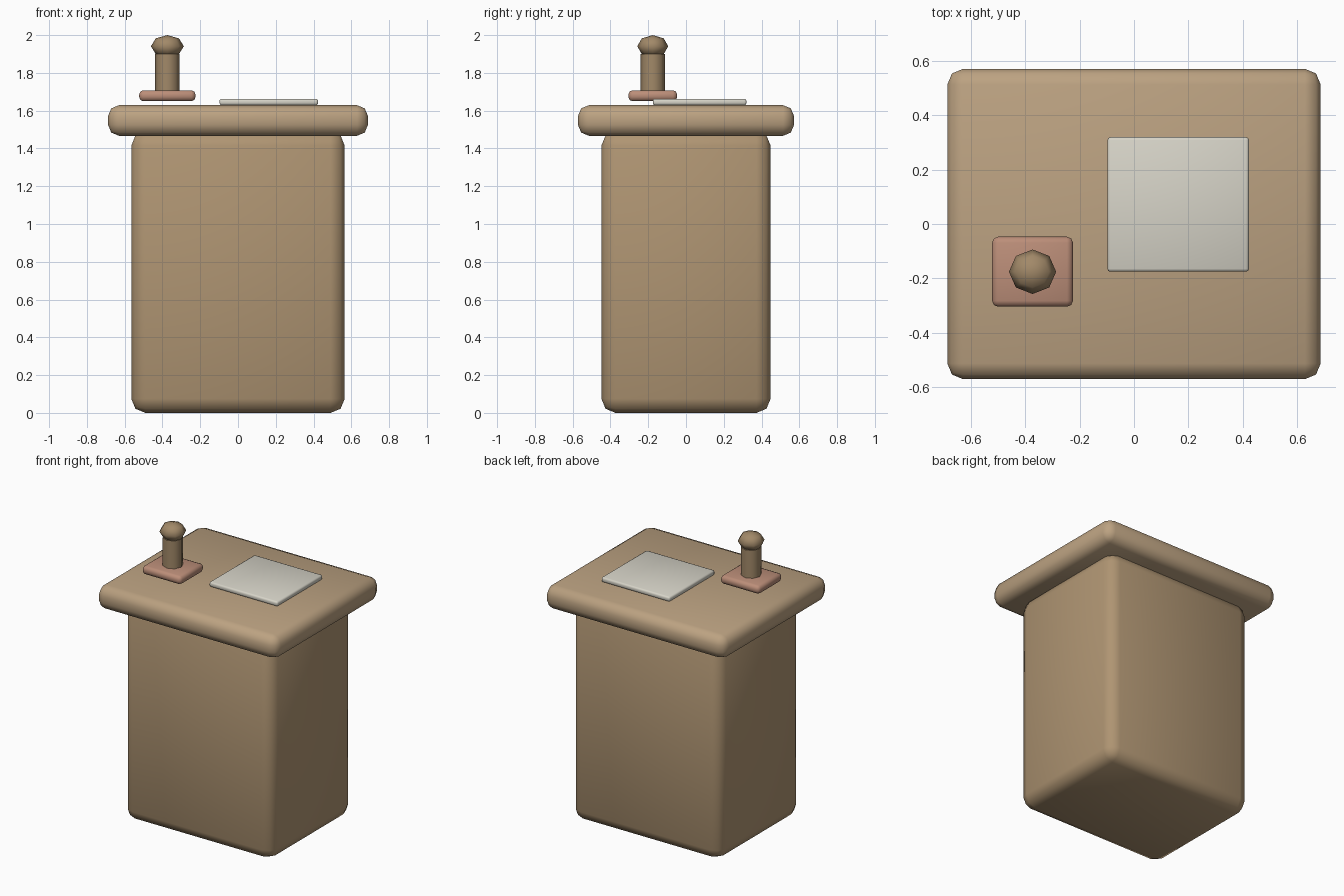
import bpy

if "Cube" in bpy.data.objects:
    bpy.data.objects.remove(bpy.data.objects["Cube"])


def finish(obj, name, color, angle=None):
    obj.name = name
    mat = bpy.data.materials.new(name + "_colour")
    mat.diffuse_color = (*color, 1)
    mat.use_nodes = True
    mat.node_tree.nodes["Principled BSDF"].inputs["Base Color"].default_value = mat.diffuse_color
    obj.data.materials.append(mat)
    if angle is None:
        bpy.ops.object.shade_smooth()
    else:
        bpy.ops.object.shade_smooth_by_angle(angle=angle)
    return obj


def rounded_box(name, x, y, z, bevel, color):
    """Box given by (min, max) ranges, with two-segment rounded edges."""
    bpy.ops.mesh.primitive_cube_add(size=1, location=[sum(r) / 2 for r in (x, y, z)])
    obj = bpy.context.object
    obj.scale = [r[1] - r[0] for r in (x, y, z)]
    bpy.ops.object.transform_apply(location=False, rotation=False, scale=True)
    mod = obj.modifiers.new("rounding", "BEVEL")
    mod.width = bevel
    mod.segments = 2
    mod.limit_method = 'NONE'
    bpy.ops.object.modifier_apply(modifier=mod.name)
    return finish(obj, name, color, 0.9)


WOOD = (0.43, 0.30, 0.17)
TOP_WOOD = (0.50, 0.36, 0.22)
PAD = (0.50, 0.27, 0.19)
PAPER = (0.68, 0.66, 0.58)
HANDLE = (0.36, 0.25, 0.14)

# Pedestal and overhanging top
rounded_box("pedestal", (-0.565, 0.565), (-0.448, 0.448), (0, 1.49), 0.075, WOOD)
rounded_box("desk_top", (-0.688, 0.688), (-0.572, 0.572), (1.467, 1.629), 0.058, TOP_WOOD)

# Sheet of paper
rounded_box("paper", (-0.098, 0.424), (-0.176, 0.32), (1.629, 1.663), 0.011, PAPER)

# Stamp: base, handle and knob
sx, sy = -0.374, -0.176
rounded_box("stamp_base", (sx - 0.149, sx + 0.149), (sy - 0.129, sy + 0.129),
            (1.65, 1.708), 0.022, PAD)

bpy.ops.mesh.primitive_cylinder_add(vertices=8, radius=0.065, depth=0.21,
                                    location=(sx, sy, 1.795))
finish(bpy.context.object, "stamp_handle", HANDLE, 0.9)

bpy.ops.mesh.primitive_uv_sphere_add(segments=8, ring_count=4, radius=1,
                                     location=(sx, sy, 1.941))
bpy.context.object.scale = (0.087, 0.082, 0.059)
bpy.ops.object.transform_apply(location=False, rotation=False, scale=True)
finish(bpy.context.object, "stamp_knob", HANDLE)
